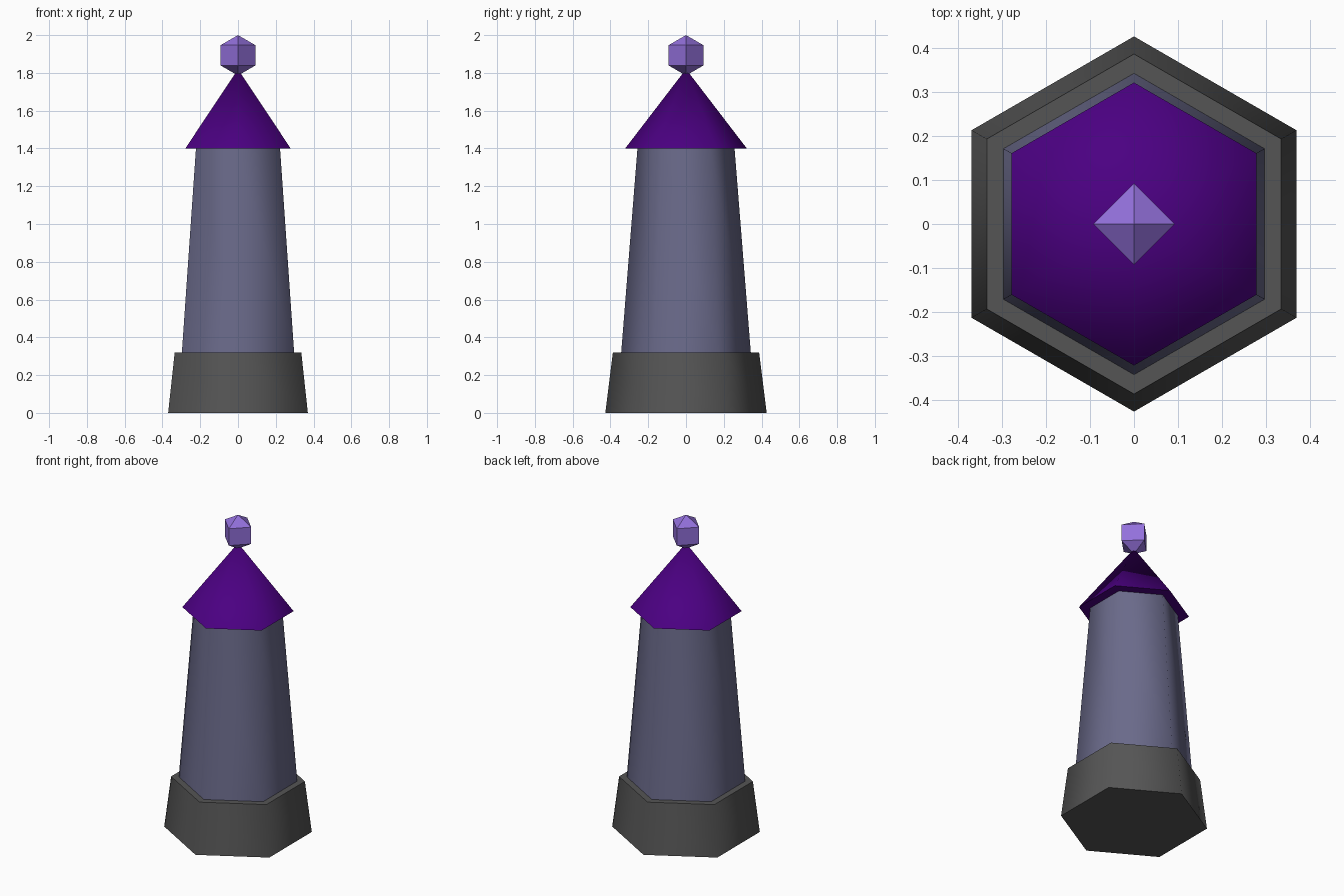
import bpy
import math

cube = bpy.data.objects.get("Cube")
if cube:
    bpy.data.objects.remove(cube, do_unlink=True)


def srgb(code):
    """Turn a hex colour into linear values."""
    channels = [int(code[i:i + 2], 16) / 255 for i in (0, 2, 4)]
    return [c / 12.92 if c <= 0.04045 else ((c + 0.055) / 1.055) ** 2.4
            for c in channels] + [1.0]


def material(name, code):
    mat = bpy.data.materials.new(name)
    mat.use_nodes = True
    mat.diffuse_color = srgb(code)
    bsdf = next(n for n in mat.node_tree.nodes if n.type == 'BSDF_PRINCIPLED')
    bsdf.inputs["Base Color"].default_value = srgb(code)
    return mat


def tapered(name, sides, bottom, top, z0, z1, mat, smooth=True):
    """Closed tapered prism with a corner facing the back."""
    bpy.ops.mesh.primitive_cone_add(vertices=sides, radius1=bottom, radius2=top,
                                    depth=z1 - z0, location=(0, 0, (z0 + z1) / 2))
    obj = bpy.context.object
    obj.name = obj.data.name = name
    obj.data.materials.append(mat)
    if smooth:
        # sides blend together, rims stay sharp
        bpy.ops.object.shade_smooth_by_angle(angle=math.radians(65))
    return obj


stone = material("dark grey stone", "555555")
wall = material("slate blue wall", "6A6A8A")
roof = material("deep purple roof", "4B0082")
crystal = material("lilac crystal", "9370DB")

# Hexagonal tower
tapered("tower_base", 6, 0.427, 0.387, 0, 0.32, stone)
tapered("tower_body", 6, 0.343, 0.257, 0.32, 1.4, wall)
tapered("tower_roof", 6, 0.322, 0, 1.4, 1.82, roof)

# Eight-sided crystal: a low-poly sphere with four segments and two rings
gem_radius = 0.107
bpy.ops.mesh.primitive_uv_sphere_add(segments=4, ring_count=2, radius=gem_radius,
                                     location=(0, 0, 2 - gem_radius))
gem = bpy.context.object
gem.name = gem.data.name = "crystal_finial"
gem.data.materials.append(crystal)
